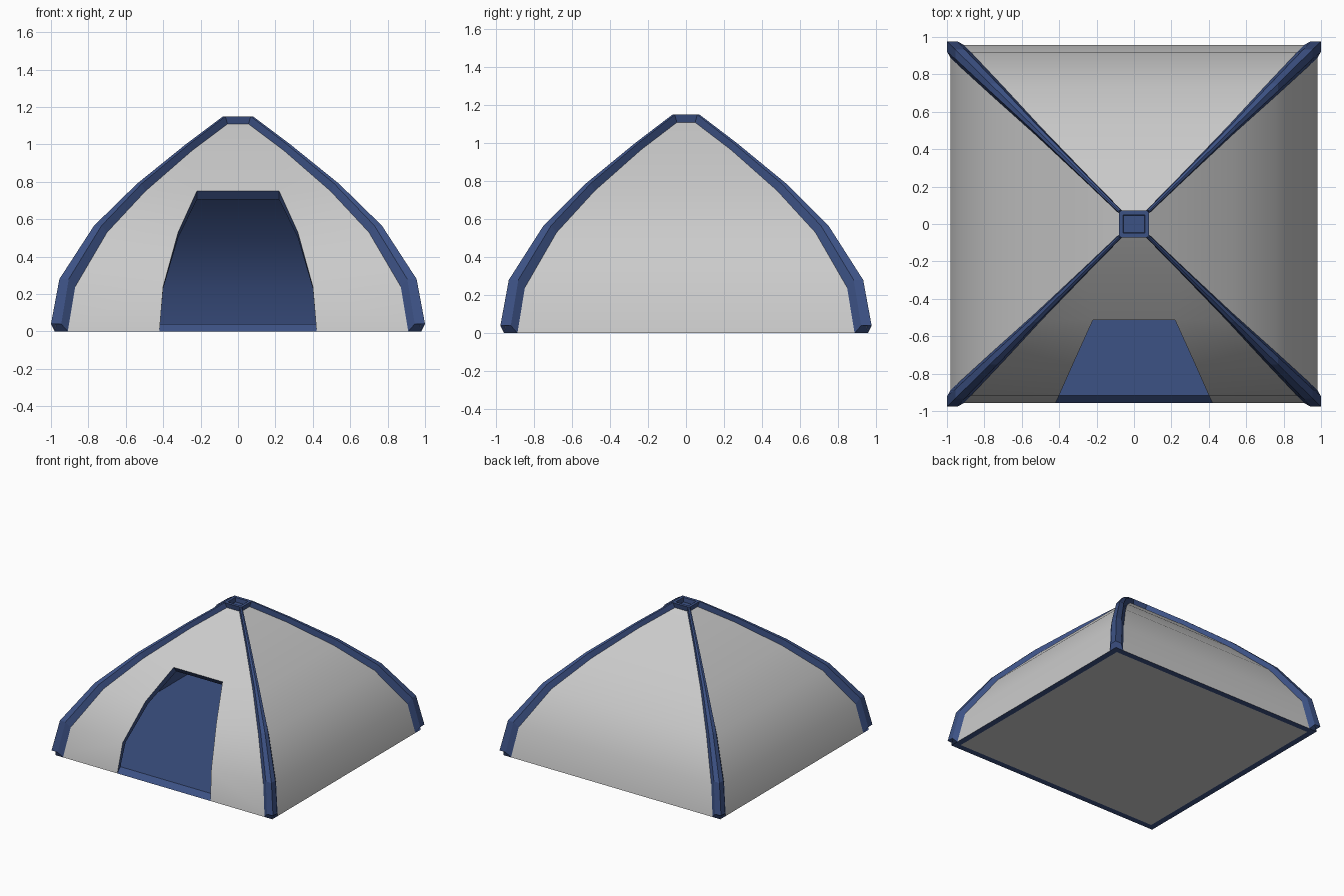
import bpy, bmesh, math

if "Cube" in bpy.data.objects:
    bpy.data.objects.remove(bpy.data.objects["Cube"])

def material(name, color):
    m = bpy.data.materials.new(name)
    m.diffuse_color = color
    m.use_nodes = True
    m.node_tree.nodes["Principled BSDF"].inputs["Base Color"].default_value = m.diffuse_color
    return m

GREY = material("grey_fabric", (0.8, 0.8, 0.8, 1))
BLUE = material("blue_trim", (0.046, 0.084, 0.235, 1))

# ring profiles from ground to top: (half width in x, height)
OUTER = [(0.98, 0), (0.938, 0.24), (0.755, 0.53), (0.53, 0.75), (0.27, 0.965), (0.07, 1.11)]
INNER = [(0.94, 0.04), (0.90, 0.23), (0.72, 0.50), (0.495, 0.705), (0.245, 0.915), (0.05, 1.065)]
RIDGE = [(1.0, 0.04), (0.955, 0.28), (0.77, 0.565), (0.54, 0.79), (0.28, 1.0), (0.08, 1.15)]
FOOT = [0.07, 0.068, 0.055, 0.035, 0.022, 0.015]     # pole width at the fabric
CREST = [0.055, 0.05, 0.04, 0.025, 0.018, 0.012]     # pole width at the outside
DOOR = [0.42, 0.40, 0.32, 0.22]                      # door half width per ring


def depth(x):
    return 0.984 * x - 0.007


def corner(ring, sx, sy):
    x, z = ring
    return (sx * x, sy * depth(x), z)


def build(name, faces, mats, smooth=False):
    bm = bmesh.new()
    for pts, mi in faces:
        f = bm.faces.new([bm.verts.new(p) for p in pts])
        f.material_index = mi
    bmesh.ops.remove_doubles(bm, verts=bm.verts, dist=0.0001)
    bmesh.ops.recalc_face_normals(bm, faces=bm.faces)
    me = bpy.data.meshes.new(name)
    bm.to_mesh(me)
    bm.free()
    for m in mats:
        me.materials.append(m)
    if smooth:
        me.shade_smooth()
        me.set_sharp_from_angle(angle=math.radians(35))
    ob = bpy.data.objects.new(name, me)
    bpy.context.collection.objects.link(ob)


# hollow shell: outer fabric (slot 0) and lining (slot 1)
faces = []


def door_pt(rings, i, s):
    x, z = rings[i]
    return (s * DOOR[i], -depth(x), z)


for rings, mi in ((OUTER, 0), (INNER, 1)):
    for i in range(5):
        a, b = rings[i], rings[i + 1]
        # sides and back
        for p, q in (((1, -1), (1, 1)), ((1, 1), (-1, 1)), ((-1, 1), (-1, -1))):
            faces.append(([corner(a, *p), corner(a, *q), corner(b, *q), corner(b, *p)], mi))
        # front, split around the doorway
        if i < 3:
            for s in (-1, 1):
                faces.append(([corner(a, s, -1), door_pt(rings, i, s),
                               door_pt(rings, i + 1, s), corner(b, s, -1)], mi))
        else:
            mid = [door_pt(rings, 3, -1), door_pt(rings, 3, 1)] if i == 3 else []
            faces.append(([corner(a, -1, -1)] + mid +
                          [corner(a, 1, -1), corner(b, 1, -1), corner(b, -1, -1)], mi))
    top = rings[5]
    faces.append(([corner(top, *s) for s in ((-1, -1), (1, -1), (1, 1), (-1, 1))], 1))

# doorway reveal, lintel and sill
for s in (-1, 1):
    for i in range(3):
        faces.append(([door_pt(OUTER, i, s), door_pt(INNER, i, s),
                       door_pt(INNER, i + 1, s), door_pt(OUTER, i + 1, s)], 1))
for i in (0, 3):
    faces.append(([door_pt(OUTER, i, -1), door_pt(OUTER, i, 1),
                   door_pt(INNER, i, 1), door_pt(INNER, i, -1)], 1))

# inside floor, underside and its border
loop = [(-1, -1), (1, -1), (1, 1), (-1, 1)]
inside = [corner(INNER[0], *s) for s in loop]
inside[1:1] = [door_pt(INNER, 0, -1), door_pt(INNER, 0, 1)]
faces.append((inside, 1))
under = (0.93, 0)
faces.append(([corner(under, *s) for s in loop], 0))
for k in range(4):
    p, q = loop[k], loop[(k + 1) % 4]
    mid = [door_pt(OUTER, 0, -1), door_pt(OUTER, 0, 1)] if k == 0 else []
    faces.append(([corner(OUTER[0], *p)] + mid +
                  [corner(OUTER[0], *q), corner(under, *q), corner(under, *p)], 1))
build("tent_shell", faces, [GREY, BLUE], smooth=True)


# corner poles: a ridged strip with bevelled sides
def section(i, sx, sy):
    (fx, fz), (rx, rz) = OUTER[i], RIDGE[i]
    fy, ry, f, c = depth(fx), depth(rx), FOOT[i], CREST[i]
    pts = [(fx - f, fy, fz), (rx - c, ry, rz), (rx, ry, rz),
           (rx, ry - c, rz), (fx, fy - f, fz), (fx, fy, fz)]
    return [(sx * x, sy * y, z) for x, y, z in pts]


for sx, sy, name in ((-1, -1, "front_left"), (1, -1, "front_right"),
                     (-1, 1, "back_left"), (1, 1, "back_right")):
    secs = [section(i, sx, sy) for i in range(6)]
    faces = [(secs[0], 0), (secs[5], 0)]
    for a, b in zip(secs, secs[1:]):
        for k in range(6):
            n = (k + 1) % 6
            faces.append(([a[k], a[n], b[n], b[k]], 0))
    build(name + "_pole", faces, [BLUE])

# square cap at the top with a shallow recess
levels = [[(sx * x, sy * y, z) for sx, sy in loop] for x, y, z in
          ((0.07, depth(0.07), 1.105), (0.08, depth(0.08), 1.15),
           (0.058, 0.048, 1.15), (0.055, 0.045, 1.115))]
faces = [(levels[0], 0), (levels[3], 0)]
for a, b in zip(levels, levels[1:]):
    for k in range(4):
        n = (k + 1) % 4
        faces.append(([a[k], a[n], b[n], b[k]], 0))
build("top_cap", faces, [BLUE])
